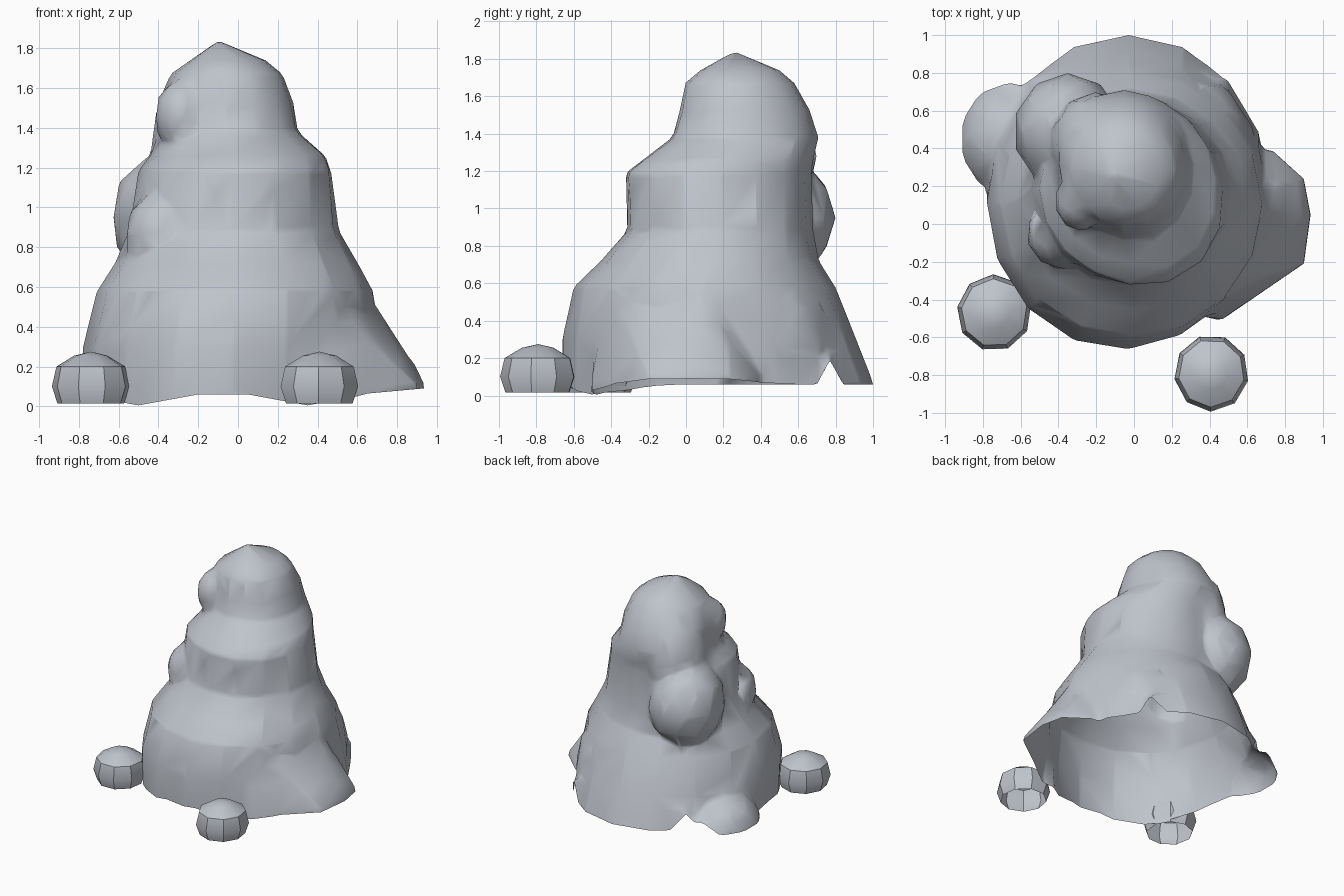
import bpy, bmesh, math
from mathutils import Matrix, Vector

if "Cube" in bpy.data.objects:
    bpy.data.objects.remove(bpy.data.objects["Cube"])

stone = bpy.data.materials.new("blue grey stone")
stone.diffuse_color = (0.52, 0.55, 0.60, 1)
stone.use_nodes = True
stone.node_tree.nodes["Principled BSDF"].inputs["Base Color"].default_value = stone.diffuse_color


def make_object(name, bm):
    mesh = bpy.data.meshes.new(name)
    bm.to_mesh(mesh)
    bm.free()
    mesh.materials.append(stone)
    ob = bpy.data.objects.new(name, mesh)
    bpy.context.collection.objects.link(ob)
    return ob


def smooth(ob, angle):
    bpy.ops.object.select_all(action='DESELECT')
    ob.select_set(True)
    bpy.context.view_layer.objects.active = ob
    bpy.ops.object.shade_smooth_by_angle(angle=math.radians(angle))


def loft(bm, rings, peak, sides, turn=0.0, closed=True, bulge=0.0):
    """Stack of oval rings (z, xmin, xmax, ymin, ymax) rising to a peak;
    bulge fills the front right side around mid height."""
    rows = []
    for z, x0, x1, y0, y1 in rings:
        row = []
        for i in range(sides):
            a = 2 * math.pi * i / sides + turn
            f = max(0, math.cos(a + math.radians(50))) ** 3
            f = 1 + f * (bulge * max(0, 1 - abs(z - 1.25) / .6) - (.05 if bulge and z < .4 else 0))
            row.append(bm.verts.new(((x0 + x1) / 2 + f * (x1 - x0) / 2 * math.cos(a),
                                     (y0 + y1) / 2 + f * (y1 - y0) / 2 * math.sin(a), z)))
        rows.append(row)
    tip = bm.verts.new(peak)
    for i in range(sides):
        j = (i + 1) % sides
        for lo, hi in zip(rows, rows[1:]):
            bm.faces.new((lo[i], lo[j], hi[j], hi[i]))
        bm.faces.new((rows[-1][i], rows[-1][j], tip))
    if closed:
        bm.faces.new(rows[0][::-1])


def lobe(bm, centre, radii):
    bmesh.ops.create_icosphere(bm, subdivisions=2, radius=1.0,
                               matrix=Matrix.Translation(centre) @ Matrix.Diagonal((*radii, 1)))


def hull(bm, points):
    verts = [bm.verts.new(p) for p in points]
    res = bmesh.ops.convex_hull(bm, input=verts)
    junk = [g for g in res["geom_interior"] if isinstance(g, bmesh.types.BMVert)]
    bmesh.ops.delete(bm, geom=junk, context='VERTS')


# Main mound: stepped tiers
bm = bmesh.new()
loft(bm, [(-0.2, -.78, .72, -.68, 1.02),
          (0.07, -.78, .72, -.68, 1.00),
          (0.30, -.78, .72, -.68, .91),
          (0.58, -.71, .68, -.60, .80),
          (0.72, -.62, .60, -.45, .71),
          (0.88, -.55, .50, -.30, .68),
          (1.19, -.50, .45, -.29, .67),
          (1.26, -.44, .42, -.20, .68),
          (1.38, -.40, .29, -.05, .71),
          (1.53, -.40, .27, -.02, .66),
          (1.67, -.34, .22, .00, .58),
          (1.74, -.24, .14, .08, .50)], (-.1, .26, 1.84), 16, bulge=.16)
# Bulges on the mound
lobe(bm, (-.35, .49, .95), (.29, .31, .34))     # back left bulge
lobe(bm, (-.20, .42, 1.28), (.25, .28, .38))    # column above the bulge
lobe(bm, (-.38, -.05, .86), (.19, .19, .23))    # front left nose
lobe(bm, (-.28, .12, 1.46), (.14, .16, .19))    # upper left knob
lobe(bm, (-.66, .45, .02), (.27, .31, .26))     # low back left foot
lobe(bm, (.27, .38, .25), (.38, .42, .46))      # back right shoulder
# Front right foot, a broad sloping wedge
hull(bm, [(x, y, z) for x, y in ((.33, -.48), (.46, -.51), (.62, -.37), (.90, -.21),
                                 (.935, .05), (.90, .24), (.72, .40), (.2, 0))
          for z in (-.2, .09)]
     + [(.34, -.45, .49), (.45, -.38, .54), (.60, -.27, .45), (.78, -.05, .30),
        (.89, .02, .20), (.76, .22, .32), (.62, .1, .62), (.2, 0, .6)])
ob = make_object("mound_parts", bm)

# Fuse into one skin
rm = ob.modifiers.new("fuse", 'REMESH')
rm.mode = 'VOXEL'
rm.voxel_size = 0.025
dg = bpy.context.evaluated_depsgraph_get()
fused = bpy.data.meshes.new_from_object(ob.evaluated_get(dg))
bpy.data.objects.remove(ob)

# Open the bottom and shape its wavy rim, with a low arch at the back
bm = bmesh.new()
bm.from_mesh(fused)
bmesh.ops.bisect_plane(bm, geom=bm.verts[:] + bm.edges[:] + bm.faces[:],
                       plane_co=(0, 0, .06), plane_no=(0, 0, 1), clear_inner=True)


def rim_height(x, y):
    h = .06 + .03 * max(0, (x - .6) / .33)
    if y < 0:
        dip = max(0, 1 - abs(x + .5) / .3, 1 - abs(x - .35) / .3)
        h -= .055 * dip * min(1, -y / .3)
    if y > 0:
        h += .13 * max(0, 1 - abs(y - .77) / .07)
    return h


for v in bm.verts:
    if v.co.z < .26:
        t = (v.co.z - .06) / .20
        b = rim_height(v.co.x, v.co.y)
        v.co.z = b + t * (.26 - b)
mound = make_object("rock_mound", bm)
dec = mound.modifiers.new("facet", 'DECIMATE')
dec.ratio = 0.035
smooth(mound, 40)

# Loose boulders, open underneath
for name, x, y, turn in (("left_boulder", -.74, -.47, .2), ("front_boulder", .41, -.79, .5)):
    bm = bmesh.new()
    rings = [(z, x - r, x + r, y - r * 1.03, y + r * 1.03)
             for z, r in ((.015, .17), (.10, .198), (.20, .175), (.255, .085))]
    loft(bm, rings, (x, y, .275), 9, turn, closed=False)
    smooth(make_object(name, bm), 35)
